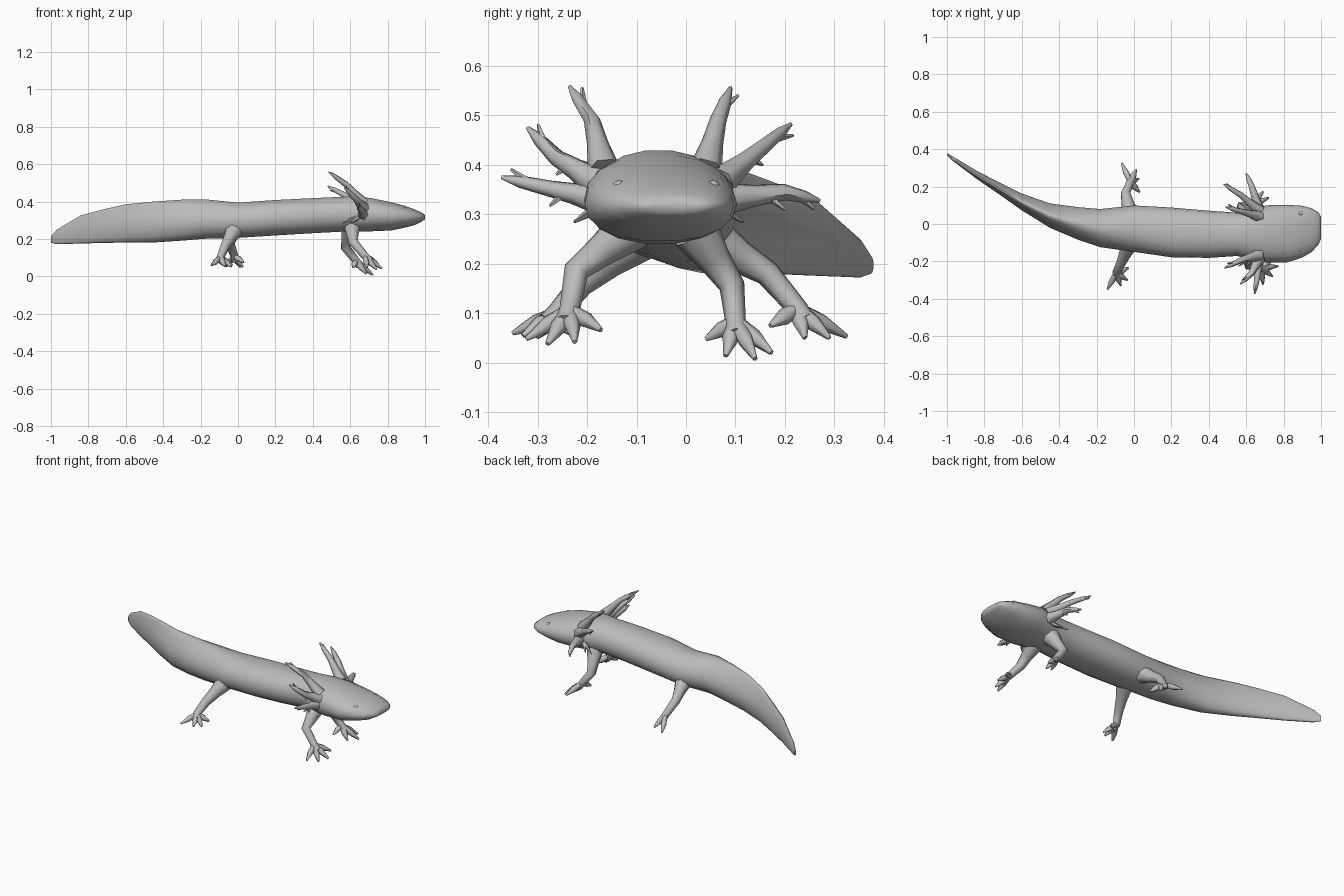
import bpy, bmesh, math
from mathutils import Vector

if "Cube" in bpy.data.objects:
    bpy.data.objects.remove(bpy.data.objects["Cube"])

skin = bpy.data.materials.new("grey skin")
skin.diffuse_color = (0.5, 0.5, 0.5, 1)
skin.use_nodes = True
skin.node_tree.nodes["Principled BSDF"].inputs["Base Color"].default_value = skin.diffuse_color


def finish(name, bm, angle=60):
    bmesh.ops.recalc_face_normals(bm, faces=bm.faces)
    me = bpy.data.meshes.new(name)
    bm.to_mesh(me)
    bm.free()
    me.materials.append(skin)
    ob = bpy.data.objects.new(name, me)
    bpy.context.collection.objects.link(ob)
    bpy.ops.object.select_all(action='DESELECT')
    ob.select_set(True)
    bpy.context.view_layer.objects.active = ob
    bpy.ops.object.shade_smooth_by_angle(angle=math.radians(angle))
    return ob


def bridge(bm, rings):
    """Skin a list of vertex rings and cap both ends."""
    n = len(rings[0])
    for a, b in zip(rings, rings[1:]):
        for i in range(n):
            j = (i + 1) % n
            bm.faces.new((a[i], a[j], b[j], b[i]))
    bm.faces.new(rings[0])
    bm.faces.new(rings[-1][::-1])


def tube(bm, path, sides=8):
    """Tapered tube through (point, radius) pairs."""
    pts = [Vector(p) for p, r in path]
    rings, old, u = [], None, None
    for i, (p, r) in enumerate(path):
        d = (pts[min(i + 1, len(pts) - 1)] - pts[max(i - 1, 0)]).normalized()
        u = d.orthogonal().normalized() if old is None else old.rotation_difference(d) @ u
        old, v = d, d.cross(u)
        rings.append([bm.verts.new(pts[i] + r * (math.cos(t) * u + math.sin(t) * v))
                      for t in (math.tau * k / sides for k in range(sides))])
    bridge(bm, rings)


# Body: x, centre y, half width, bottom z, top z, fin pinch
sections = [
    (-1.00, .373, .006, .18, .215, 0), (-.97, .35, .012, .172, .25, .2),
    (-.84, .262, .022, .175, .328, .4), (-.72, .19, .032, .178, .36, .5),
    (-.60, .118, .045, .18, .387, .6), (-.45, .045, .065, .18, .402, .6),
    (-.30, .003, .087, .19, .412, .45), (-.18, -.022, .102, .2, .414, .3),
    (0, -.025, .124, .205, .396, .1), (.2, -.045, .133, .218, .41, 0),
    (.4, -.055, .126, .23, .42, 0), (.55, -.055, .116, .238, .427, 0),
    (.63, -.055, .132, .24, .43, 0), (.71, -.053, .153, .24, .42, 0),
    (.82, -.051, .154, .245, .398, 0), (.90, -.041, .138, .262, .376, 0),
    (.95, -.033, .117, .276, .357, 0), (.985, -.024, .088, .295, .34, 0),
    (1.0, -.02, .06, .305, .328, 0)]
bm = bmesh.new()
rings = []
for x, y, w, z0, z1, pinch in sections:
    ring = []
    for k in range(18):
        t = math.tau * k / 18
        c, s = math.cos(t), math.sin(t)
        c = math.copysign(abs(c) ** .88, c) * (1 - pinch * max(0, s))
        s = math.copysign(abs(s) ** .92, s)
        ring.append(bm.verts.new((x, y + w * c, (z0 + z1) / 2 + (z1 - z0) / 2 * s)))
    rings.append(ring)
bridge(bm, rings)
finish("body", bm)

# Legs: shoulder, knee, ankle, then four toe tips
legs = {
    "front_leg_left": [(.6, .02, .265), (.575, .093, .155), (.63, .1, .085),
                       (.615, .04, .048), (.685, .08, .014), (.72, .14, .008), (.69, .173, .02)],
    "front_leg_right": [(.61, -.11, .275), (.615, -.222, .185), (.68, -.235, .108),
                        (.69, -.323, .048), (.74, -.28, .038), (.77, -.225, .042), (.75, -.172, .066)],
    "rear_leg_left": [(-.02, .05, .25), (-.045, .165, .18), (-.02, .225, .11),
                      (.03, .17, .075), (.025, .24, .05), (.012, .29, .05), (-.065, .325, .053)],
    "rear_leg_right": [(-.02, -.1, .25), (-.07, -.21, .16), (-.095, -.262, .1),
                       (-.03, -.235, .06), (-.035, -.3, .052), (-.07, -.33, .055), (-.142, -.35, .06)]}
for name, pts in legs.items():
    hip, knee, ankle, *toes = map(Vector, pts)
    palm = ankle.lerp(sum(toes, Vector()) / 4, .45)
    bm = bmesh.new()
    tube(bm, [(hip, .05), (hip.lerp(knee, .5), .034), (knee, .026),
              (ankle, .021), (palm, .022)])
    for toe in toes:
        tube(bm, [(ankle, .014), (ankle.lerp(toe, .5), .017), (toe, .005)], 6)
    finish(name, bm)

# Feathery gills: base, middle, tip, three on each side
gills = {
    "gill_right_upper": [(.67, -.165, .39), (.58, -.19, .49), (.485, -.235, .558)],
    "gill_right_middle": [(.67, -.18, .365), (.63, -.262, .415), (.57, -.32, .475)],
    "gill_right_lower": [(.67, -.17, .33), (.66, -.275, .352), (.645, -.373, .375)],
    "gill_left_upper": [(.67, .04, .39), (.58, .065, .49), (.49, .09, .556)],
    "gill_left_middle": [(.67, .07, .365), (.57, .155, .435), (.48, .212, .482)],
    "gill_left_lower": [(.67, .07, .33), (.63, .2, .345), (.6, .27, .328)]}
for name, pts in gills.items():
    a, b, c = map(Vector, pts)
    bm = bmesh.new()
    tube(bm, [(a, .034), (a.lerp(b, .55), .022), (b, .017), (b.lerp(c, .6), .013), (c, .004)], 6)
    # Short side barbs
    side = (c - a).cross(Vector((1, 0, 0))).normalized()
    tip = b.lerp(c, .85)
    tube(bm, [(b.lerp(c, .4), .01), (tip + side * .02, .003)], 5)
    tube(bm, [(a.lerp(b, .7), .011), (b + Vector((.01, 0, -.035)), .003)], 5)
    finish(name, bm)

# Small spurs below the gills
bm = bmesh.new()
for y, s in ((-.17, -1), (.06, 1)):
    for x in (.56, .6):
        tube(bm, [(Vector((.65, y, .32)), .015), (Vector((x, y + s * .055, .285)), .003)], 5)
finish("gill_spurs", bm)

# Eyes, slightly raised from the head
for name, y in (("eye_right", -.135), ("eye_left", .055)):
    bm = bmesh.new()
    bmesh.ops.create_uvsphere(bm, u_segments=10, v_segments=6, radius=.014)
    bmesh.ops.translate(bm, verts=bm.verts, vec=(.89, y, .355))
    finish(name, bm)
